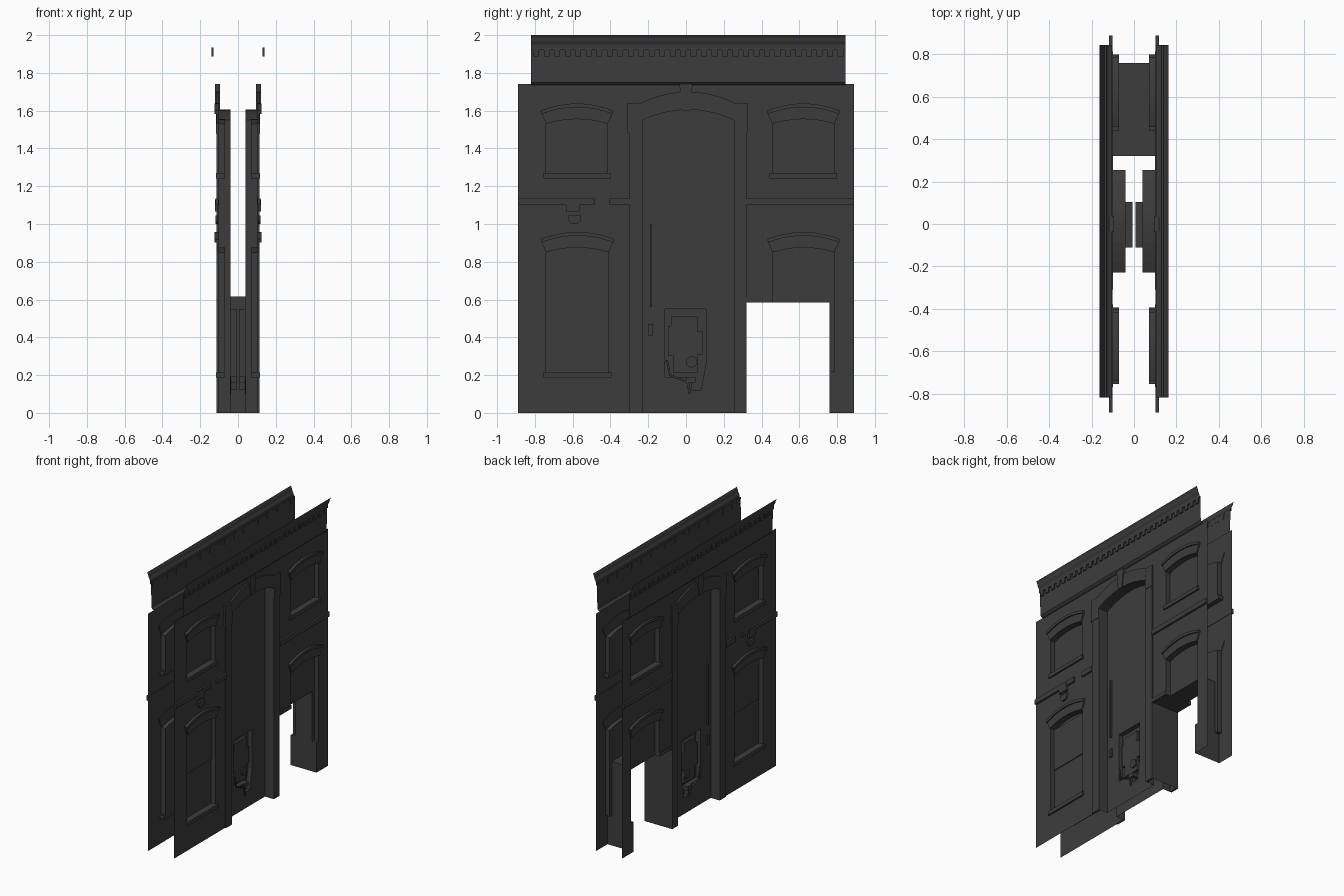
import bpy, bmesh, math
from mathutils import Vector

cube = bpy.data.objects.get("Cube")
if cube:
    bpy.data.objects.remove(cube)

stone = bpy.data.materials.new("dark_grey_stone")
stone.use_nodes = True
COLOUR = (0.046, 0.046, 0.046, 1)
stone.diffuse_color = COLOUR
stone.node_tree.nodes["Principled BSDF"].inputs["Base Color"].default_value = COLOUR

WALL = 0.105    # wall plane
PANE = 0.07     # window pane plane
DOOR = 0.04     # door panel plane
BOX = 0.006     # back of the meter niche


def add_object(name, data):
    ob = bpy.data.objects.new(name, data)
    bpy.context.scene.collection.objects.link(ob)
    ob.data.materials.append(stone)
    ob.modifiers.new("other_wall", 'MIRROR')
    return ob


def finish(name, bm, fix=False):
    if fix:
        bmesh.ops.recalc_face_normals(bm, faces=bm.faces)
    me = bpy.data.meshes.new(name)
    bm.to_mesh(me)
    bm.free()
    return add_object(name, me)


def sheet(name, x, *loops):
    """Flat sheet: first loop is the outline, the others are holes."""
    bm = bmesh.new()
    edges = []
    for loop in loops:
        vs = [bm.verts.new((x, y, z)) for y, z in loop]
        edges += [bm.edges.new((vs[i - 1], vs[i])) for i in range(len(vs))]
    bmesh.ops.triangle_fill(bm, edges=edges, use_beauty=True, normal=(1, 0, 0))
    for f in bm.faces:
        f.normal_update()
        if f.normal.x < 0:
            f.normal_flip()
    return finish(name, bm)


def reveal(name, path, x0, x1, closed=True):
    """Side faces of an opening between two planes."""
    bm = bmesh.new()
    a, b = [[bm.verts.new((x, y, z)) for y, z in path] for x in (x0, x1)]
    for i in range(0 if closed else 1, len(path)):
        bm.faces.new((a[i - 1], a[i], b[i], b[i - 1]))
    return finish(name, bm)


def plate(name, loop, x0, x1):
    """Solid prism of a (y, z) outline."""
    bm = bmesh.new()
    a, b = [[bm.verts.new((x, y, z)) for y, z in loop] for x in (x0, x1)]
    bm.faces.new(a)
    bm.faces.new(b)
    for i in range(len(loop)):
        bm.faces.new((a[i - 1], a[i], b[i], b[i - 1]))
    return finish(name, bm, True)


def rect(y0, y1, z0, z1):
    return [(y0, z0), (y0, z1), (y1, z1), (y1, z0)]


def arc(y0, y1, z, rise, n=10):
    return [(y0 + (y1 - y0) * i / n, z + rise * (1 - (2 * i / n - 1) ** 2)) for i in range(n + 1)]


def arched(y0, y1, z0, spring, rise):
    return [(y0, z0)] + arc(y0, y1, spring, rise) + [(y1, z0)]


def hood(name, y0, y1, s):
    """Arched window head with a projecting lip."""
    inner = arc(y0, y1, s, 0.025)
    outer = arc(y0 - 0.03, y1 + 0.03, s + 0.07, 0.038)
    lip = arc(y0 - 0.025, y1 + 0.025, s + 0.052, 0.036)
    plate(name + "_hood", inner + lip[::-1], WALL - 0.005, 0.115)
    plate(name + "_hood_lip", lip + outer[::-1], WALL - 0.005, 0.124)


# Openings
door = arched(-0.23, 0.255, 0, 1.55, 0.055)
windows = {
    "upper_front_window": (-0.74, -0.415, 1.27, 1.53),
    "upper_back_window": (0.457, 0.785, 1.27, 1.53),
    "lower_front_window": (-0.74, -0.41, 0.215, 0.85),
}
holes = [arched(*w, 0.025) for w in windows.values()]
cut_window = [(0.46, 0.585)] + arc(0.46, 0.785, 0.85, 0.025) + [(0.785, 0.22), (0.76, 0.22)]

# Wall with doorway, passage and windows
outline = ([(-0.89, 0)] + door + [(0.32, 0), (0.32, 0.585)] + cut_window
           + [(0.76, 0), (0.89, 0), (0.89, 1.74), (-0.89, 1.74)])
sheet("facade_wall", WALL, outline, *holes)

for (name, (y0, y1, z0, s)), hole in zip(windows.items(), holes):
    reveal(name + "_reveal", hole, WALL, PANE)
    sheet(name + "_pane", PANE, hole)
    hood(name, y0, y1, s)
    plate(name + "_sill", rect(y0 - 0.015, y1 + 0.015, z0 - 0.028, z0), PANE, 0.117)
plate("lower_front_window_upper_sash", rect(-0.74, -0.41, 0.54, 0.85), PANE, PANE + 0.006)

# Window cut by the passage
reveal("lower_back_window_reveal", cut_window, WALL, PANE, False)
sheet("lower_back_window_pane", PANE, cut_window + [(0.76, 0.585)])
hood("lower_back_window", 0.46, 0.785, 0.85)
plate("passage_ledge", rect(0.32, 0.46, 0.585, 0.612), WALL - 0.005, 0.111)

# Passage joining both walls
plate("passage_ceiling", rect(0.32, 0.76, 0.585, 0.615), 0, PANE)
plate("passage_ceiling_edge", rect(0.32, 0.46, 0.585, 0.612), PANE, WALL)
reveal("passage_inner_jamb", [(0.32, 0), (0.32, 0.615)], 0, WALL, False)
reveal("passage_outer_jamb", [(0.76, 0), (0.76, 0.615)], 0, PANE, False)
reveal("passage_outer_jamb_foot", [(0.76, 0), (0.76, 0.22)], PANE, WALL, False)

# Recessed door panel with meter niche
niche = [(-0.11, 0.19), (-0.11, 0.55), (0.105, 0.55), (0.105, 0.26),
         (0.08, 0.12), (0.03, 0.12), (0.03, 0.19)]
reveal("door_reveal", door, WALL, DOOR, False)
sheet("door_panel", DOOR, door, niche)
reveal("meter_niche_sides", niche, DOOR, BOX)
sheet("meter_niche_back", BOX, niche)

# Meter, dial, pipe and cable
plate("meter_case", [(-0.095, 0.3), (-0.095, 0.46), (-0.08, 0.46), (-0.08, 0.51), (0.06, 0.51),
                     (0.06, 0.43), (0.09, 0.43), (0.09, 0.31), (0.06, 0.31), (0.06, 0.21),
                     (-0.07, 0.21), (-0.07, 0.3)], BOX, 0.025)
dial = [(0.03 + 0.03 * math.cos(a * math.tau / 16), 0.27 + 0.03 * math.sin(a * math.tau / 16))
        for a in range(16)]
plate("meter_dial", dial, 0.025, 0.034)
plate("cable_clamp", rect(0.0, 0.05, 0.16, 0.19), BOX, DOOR + 0.01)
plate("door_bell", rect(-0.2, -0.175, 0.41, 0.47), DOOR, DOOR + 0.012)
plate("door_pull", rect(-0.19, -0.18, 0.56, 1.0), DOOR, DOOR + 0.012)

cable = bpy.data.curves.new("cable", 'CURVE')
cable.dimensions = '3D'
cable.bevel_depth = 0.006
cable.bevel_resolution = 1
points = [(-0.1, 0.28), (-0.085, 0.2), (-0.03, 0.18), (0.01, 0.16), (0.02, 0.1)]
spline = cable.splines.new('POLY')
spline.points.add(len(points) - 1)
for p, (y, z) in zip(spline.points, points):
    p.co = (DOOR + 0.004, y, z, 1)
add_object("cable", cable)

# Door surround and keystone
for name, y0, y1, ear in (("front", -0.30, -0.23, -0.31), ("back", 0.255, 0.32, 0.325)):
    plate(name + "_door_pilaster", rect(y0, y1, 0, 1.55), WALL - 0.005, 0.113)
    inner_y = -0.23 if ear < 0 else 0.255
    plate(name + "_door_ear", rect(*sorted((ear, inner_y)), 1.48, 1.64), WALL - 0.005, 0.116)
plate("door_arch", arc(-0.23, 0.255, 1.55, 0.055) + arc(-0.25, 0.27, 1.635, 0.065)[::-1],
      WALL - 0.005, 0.117)
plate("keystone", [(-0.02, 1.6), (-0.035, 1.74), (0.035, 1.74), (0.02, 1.6)], WALL - 0.01, 0.123)

# Belt course
for i, (y0, y1) in enumerate(((-0.89, -0.485), (-0.405, -0.3), (0.32, 0.89))):
    plate(f"belt_course_{i + 1}", rect(y0, y1, 1.1, 1.135), WALL - 0.003, 0.119)

# Wall lamp
plate("lamp_bracket", [(-0.635, 1.13), (-0.56, 1.13), (-0.56, 1.065), (-0.635, 1.065)], WALL, 0.122)
plate("lamp_cup", [(-0.625, 1.045), (-0.555, 1.045), (-0.56, 1.015), (-0.575, 1.0),
                   (-0.605, 1.0), (-0.62, 1.015)], WALL, 0.12)

# Cornice swept along the wall
profile = [(0.105, 1.735), (0.117, 1.74), (0.127, 1.75), (0.13, 1.86), (0.131, 1.925), (0.138, 1.932),
           (0.141, 1.95), (0.15, 1.965), (0.155, 1.985), (0.163, 2.0)]
Y0, Y1 = -0.82, 0.845
bm = bmesh.new()
a, b = [[bm.verts.new((x, y, z)) for x, z in profile] for y in (Y0, Y1)]
for i in range(1, len(profile)):
    bm.faces.new((a[i - 1], b[i - 1], b[i], a[i]))
finish("cornice", bm)

# Dentils
bm = bmesh.new()
count = 30
step = (Y1 - Y0) / count
for i in range(count):
    y = Y0 + (i + 0.5) * step
    made = bmesh.ops.create_cube(bm, size=1)["verts"]
    bmesh.ops.scale(bm, vec=(0.01, step * 0.55, 0.038), verts=made)
    bmesh.ops.translate(bm, vec=Vector((0.134, y, 1.907)), verts=made)
finish("dentils", bm)
plate("dentil_band", rect(Y0, Y1, 1.92, 1.934), 0.13, 0.139)
